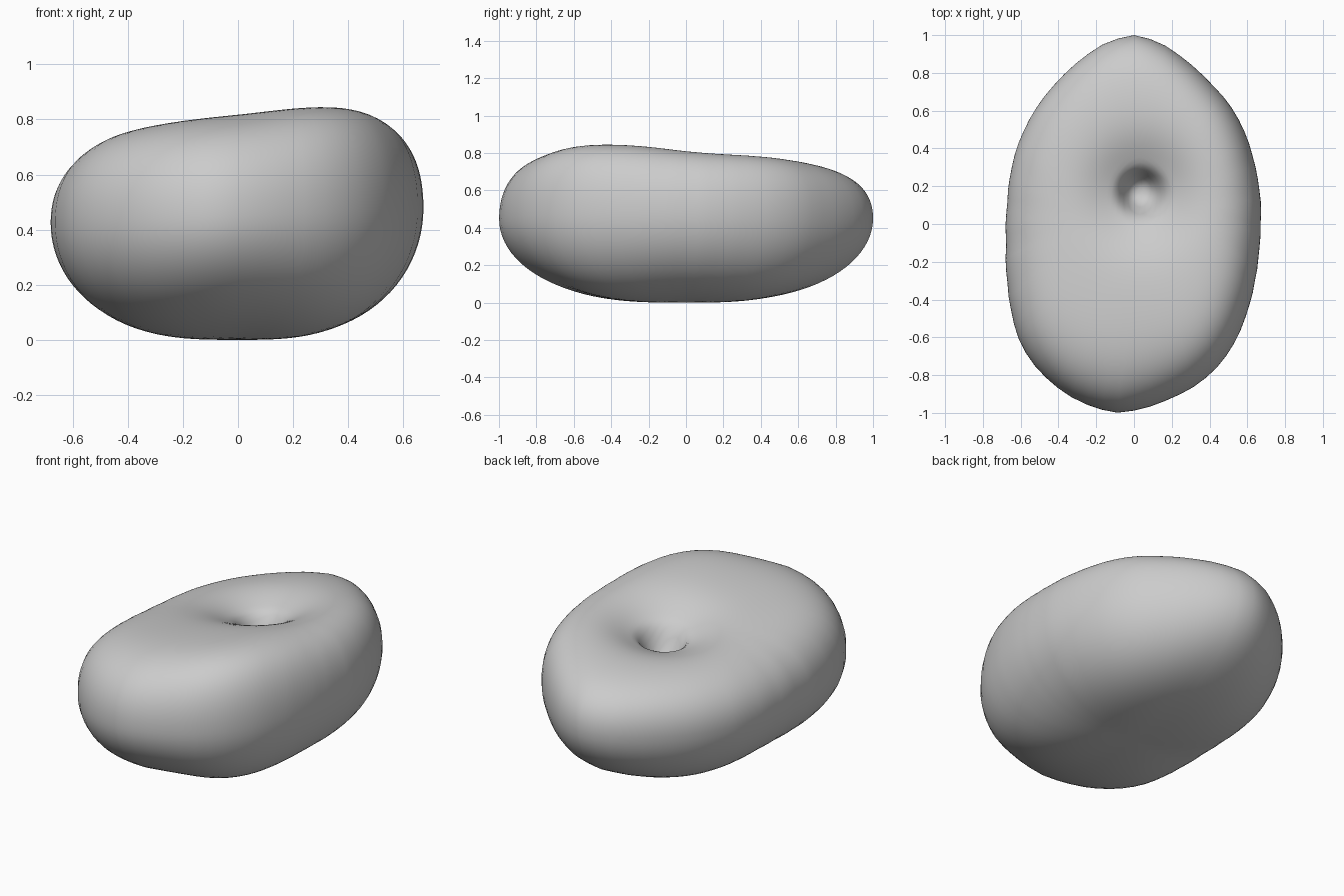
import bpy, bmesh, math

if "Cube" in bpy.data.objects:
    bpy.data.objects.remove(bpy.data.objects["Cube"])

# plan outline, counter-clockwise
OUT = [(0.67, 0.0), (0.66, 0.2), (0.63, 0.35), (0.58, 0.5), (0.5, 0.64), (0.4, 0.75), (0.27, 0.87),
       (0.13, 0.965), (0.0, 1.0), (-0.14, 0.965), (-0.27, 0.88), (-0.4, 0.76), (-0.5, 0.64),
       (-0.58, 0.5), (-0.65, 0.28), (-0.67, 0.1), (-0.675, -0.1), (-0.67, -0.3), (-0.65, -0.46),
       (-0.61, -0.61), (-0.55, -0.72), (-0.47, -0.81), (-0.36, -0.9), (-0.23, -0.965), (-0.1, -1.0),
       (0.04, -0.98), (0.18, -0.93), (0.32, -0.86), (0.43, -0.77), (0.52, -0.65), (0.6, -0.46),
       (0.64, -0.3), (0.66, -0.15)]
TAU = 2 * math.pi
POLAR = sorted((math.atan2(y, x) % TAU, math.hypot(x, y)) for x, y in OUT)
POLAR.append((POLAR[0][0] + TAU, POLAR[0][1]))
DENT = (0.04, 0.165)


def radius(a):
    a %= TAU
    for (a0, r0), (a1, r1) in zip(POLAR, POLAR[1:]):
        if a0 <= a <= a1:
            return r0 + (r1 - r0) * (a - a0) / (a1 - a0)
    return POLAR[0][1]


def height(x, y, top):
    f = min(1.0, math.hypot(x, y) / radius(math.atan2(y, x)))
    # the diagonals and the back are fuller than the sides
    a = math.atan2(y, x / 0.68)
    corner = math.sin(2 * a) ** 2
    back = max(0.0, math.sin(a)) ** 2
    waist = 0.45 + 0.04 * x
    if not top:
        return waist * (1 - (1 - f ** (2.6 + 0.7 * corner)) ** 0.5)
    # tilted top with a funnel-shaped dimple
    crown = 0.788 + 0.12 * x - 0.075 * y
    z = waist + (crown - waist) * (1 - f ** (4.5 + 1.2 * corner + 2.5 * back)) ** 0.46
    d = math.hypot(x - DENT[0], y - DENT[1])
    fade = 1 - f ** 4
    return z - fade * (0.14 * math.exp(-(d / 0.25) ** 2) + 0.14 * math.exp(-(d / 0.105) ** 4))


N = 72
bm = bmesh.new()


def ring(t, top):
    c = DENT if top else (0, 0)
    vs = []
    for i in range(N):
        a = TAU * i / N
        r = radius(a)
        x = c[0] + t * (r * math.cos(a) - c[0])
        y = c[1] + t * (r * math.sin(a) - c[1])
        vs.append(bm.verts.new((x, y, height(x, y, top))))
    return vs


def bridge(a, b):
    for i in range(N):
        j = (i + 1) % N
        bm.faces.new((a[i], a[j], b[j], b[i]))


# rings from the underside, round the waist, into the dimple
M = 26
rings = [ring(math.sin(math.pi / 2 * k / M), False) for k in range(1, M + 1)]
rings += [ring(math.sin(math.pi / 2 * k / 48), True) for k in range(47, 0, -1)]
for a, b in zip(rings, rings[1:]):
    bridge(a, b)
for loop, p, top in ((rings[0], (0, 0), False), (rings[-1], DENT, True)):
    pole = bm.verts.new((*p, height(*p, top)))
    for i in range(N):
        bm.faces.new((loop[i], loop[(i + 1) % N], pole))
bmesh.ops.recalc_face_normals(bm, faces=bm.faces)

mesh = bpy.data.meshes.new("dimpled_body")
bm.to_mesh(mesh)
bm.free()
mesh.polygons.foreach_set("use_smooth", [True] * len(mesh.polygons))
body = bpy.data.objects.new("dimpled_body", mesh)
bpy.context.collection.objects.link(body)
